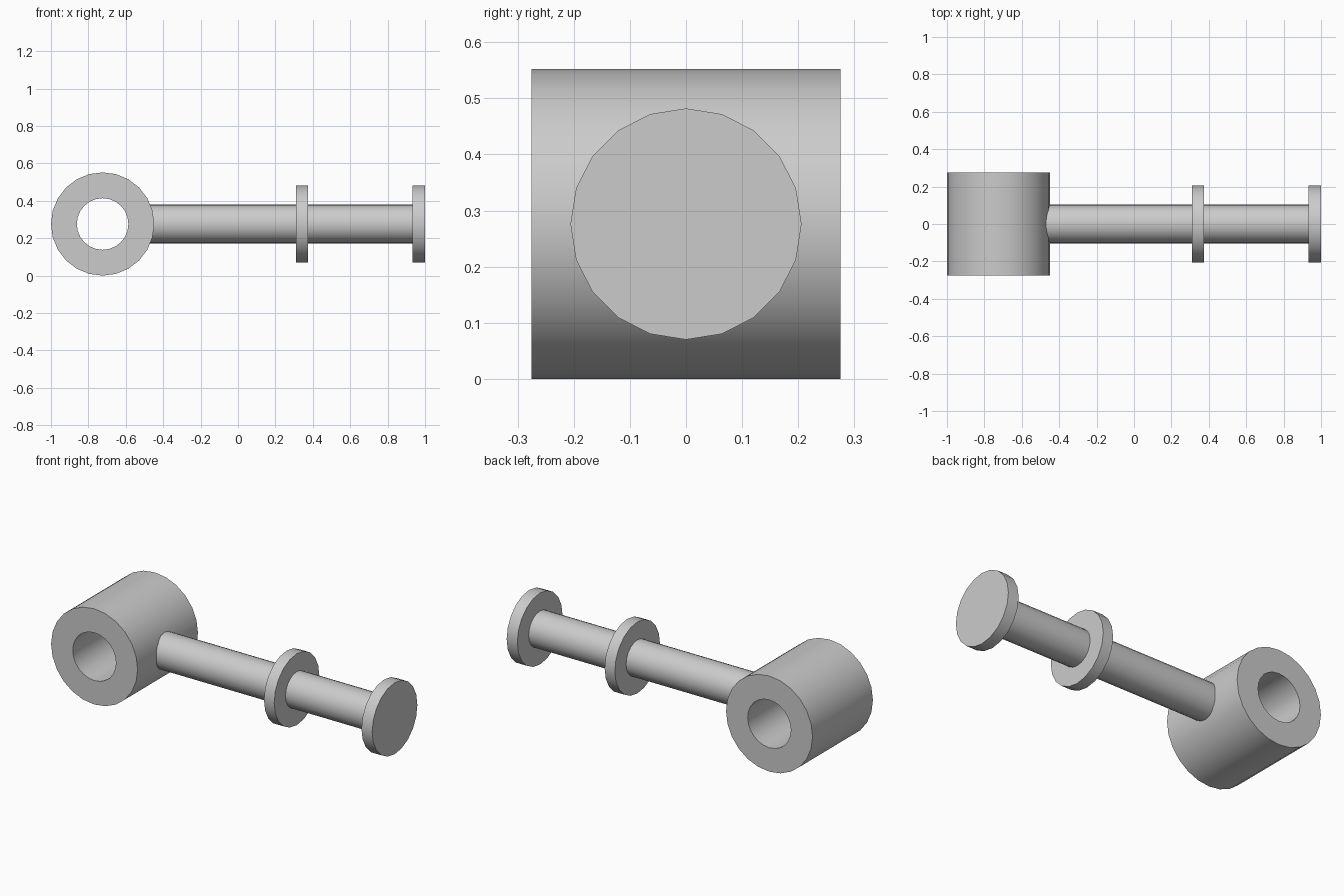
import bpy, bmesh, math
from mathutils import Matrix

if "Cube" in bpy.data.objects:
    bpy.data.objects.remove(bpy.data.objects["Cube"], do_unlink=True)

AXIS_Z = 0.276      # height of the shared centre line

grey = bpy.data.materials.new("grey metal")
grey.use_nodes = True
colour = (0.6, 0.6, 0.6, 1)
grey.diffuse_color = colour
grey.node_tree.nodes["Principled BSDF"].inputs["Base Color"].default_value = colour


def lathe(name, profile, sides, matrix, closed=False):
    """Revolve (radius, height) points round local z; open profiles get end caps."""
    bm = bmesh.new()
    rings = [[bm.verts.new((r * math.cos(math.tau * i / sides),
                            r * math.sin(math.tau * i / sides), h))
              for i in range(sides)] for r, h in profile]
    pairs = list(zip(rings, rings[1:]))
    if closed:
        pairs.append((rings[-1], rings[0]))
    else:
        bm.faces.new(rings[0])
        bm.faces.new(rings[-1])
    for a, b in pairs:
        for i in range(sides):
            j = (i + 1) % sides
            bm.faces.new((a[i], a[j], b[j], b[i]))
    bmesh.ops.recalc_face_normals(bm, faces=bm.faces)
    bm.transform(matrix)
    mesh = bpy.data.meshes.new(name)
    bm.to_mesh(mesh)
    bm.free()
    mesh.materials.append(grey)
    obj = bpy.data.objects.new(name, mesh)
    bpy.context.collection.objects.link(obj)
    bpy.ops.object.select_all(action='DESELECT')
    obj.select_set(True)
    bpy.context.view_layer.objects.active = obj
    bpy.ops.object.shade_smooth_by_angle(angle=math.radians(35))
    return obj


# Hollow sleeve lying along y
sleeve_place = Matrix.Translation((-0.724, 0, AXIS_Z)) @ Matrix.Rotation(math.pi / 2, 4, 'X')
outer, inner, half = 0.276, 0.138, 0.275
lathe("sleeve", [(outer, -half), (outer, half), (inner, half), (inner, -half)],
      24, sleeve_place, closed=True)

# Pin parts along x, as (name, radius, start, end)
pin_place = Matrix.Translation((0, 0, AXIS_Z)) @ Matrix.Rotation(math.pi / 2, 4, 'Y')
for name, radius, start, end in (
        ("shaft", 0.103, -0.53, 0.95),
        ("middle_flange", 0.206, 0.31, 0.375),
        ("end_flange", 0.206, 0.932, 1.0)):
    lathe(name, [(radius, start), (radius, end)], 20, pin_place)
